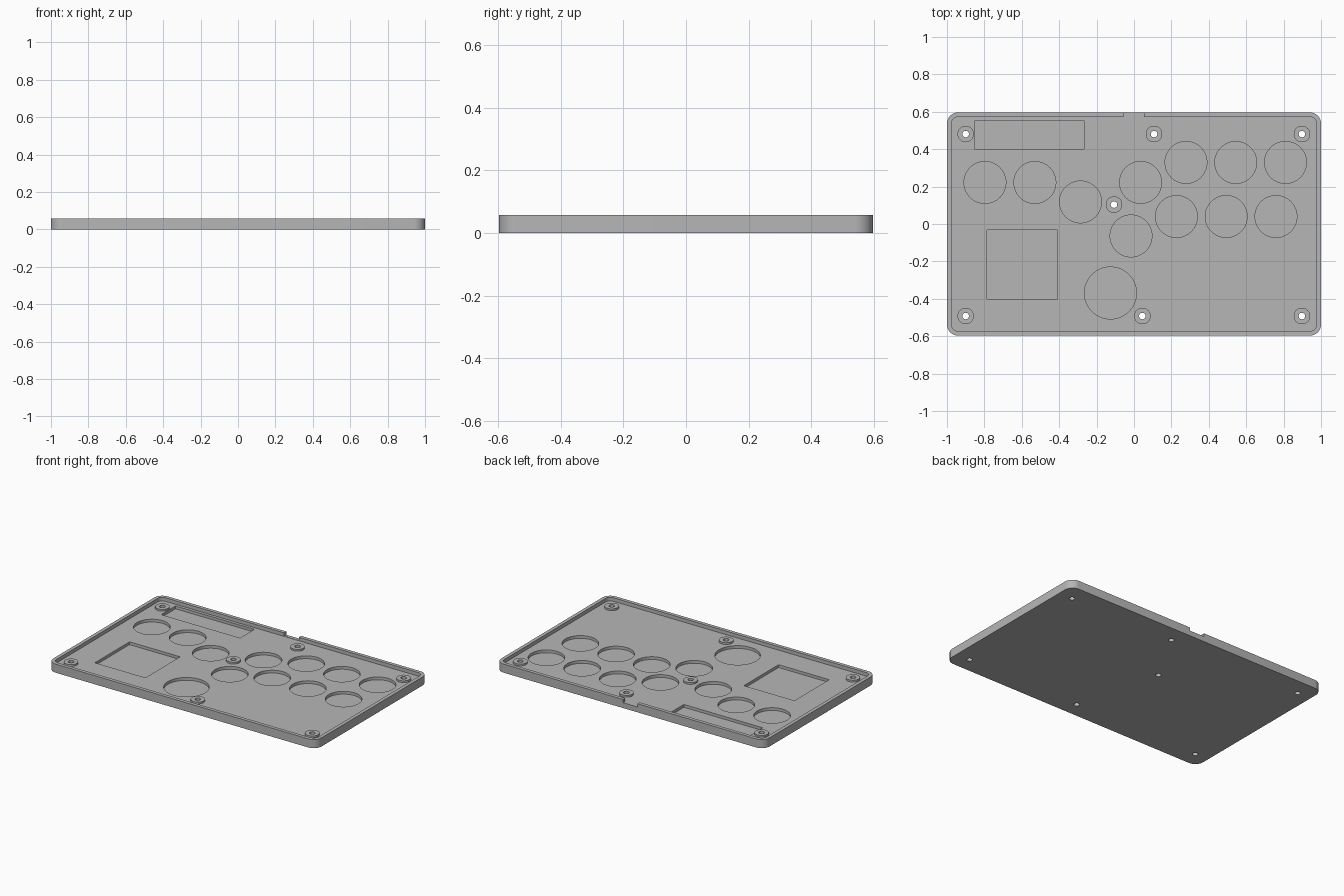
import bpy, bmesh, math

cube = bpy.data.objects.get("Cube")
if cube:
    bpy.data.objects.remove(cube, do_unlink=True)

HEIGHT, FLOOR, POCKET = 0.058, 0.034, 0.015
HALF_X, HALF_Y, WALL = 1.0, 0.597, 0.024

grey = bpy.data.materials.new("plain grey")
grey.use_nodes = True
colour = (0.47, 0.47, 0.47, 1)
grey.diffuse_color = colour
grey.node_tree.nodes["Principled BSDF"].inputs["Base Color"].default_value = colour


def circle(x, y, r, n=64):
    return [(x + r * math.cos(math.tau * i / n), y + r * math.sin(math.tau * i / n))
            for i in range(n)]


def rectangle(x0, x1, y0, y1, r, n=8):
    """Outline of a rectangle with rounded corners."""
    corners = [(x1 - r, y1 - r), (x0 + r, y1 - r), (x0 + r, y0 + r), (x1 - r, y0 + r)]
    return [(cx + r * math.cos((k + i / n) * math.pi / 2),
             cy + r * math.sin((k + i / n) * math.pi / 2))
            for k, (cx, cy) in enumerate(corners) for i in range(n + 1)]


def prisms(name, outlines, z0, z1):
    """One object holding an upright prism for every outline."""
    bm = bmesh.new()
    for outline in outlines:
        low = [bm.verts.new((x, y, z0)) for x, y in outline]
        high = [bm.verts.new((x, y, z1)) for x, y in outline]
        bm.faces.new(low[::-1])
        bm.faces.new(high)
        for i in range(len(low)):
            j = (i + 1) % len(low)
            bm.faces.new((low[i], low[j], high[j], high[i]))
    mesh = bpy.data.meshes.new(name)
    bm.to_mesh(mesh)
    bm.free()
    mesh.materials.append(grey)
    ob = bpy.data.objects.new(name, mesh)
    bpy.context.collection.objects.link(ob)
    return ob


def combine(body, tool, operation):
    """Apply a boolean to the body and remove the tool."""
    tool.hide_render = True
    mod = body.modifiers.new(tool.name, 'BOOLEAN')
    mod.operation, mod.solver, mod.object = operation, 'EXACT', tool
    bpy.context.view_layer.objects.active = body
    bpy.ops.object.modifier_apply(modifier=mod.name)
    bpy.data.objects.remove(tool, do_unlink=True)


# Tray with a raised rim
tray = prisms("tray", [rectangle(-HALF_X, HALF_X, -HALF_Y, HALF_Y, 0.06)], 0, HEIGHT)
cavity = rectangle(-HALF_X + WALL, HALF_X - WALL, -HALF_Y + WALL, HALF_Y - WALL, 0.036)
combine(tray, prisms("cavity", [cavity], FLOOR, 0.1), 'DIFFERENCE')

# Round button pockets, display pocket and long slot
buttons = [(-0.797, 0.222), (-0.53, 0.222), (-0.286, 0.118), (0.035, 0.222),
           (-0.016, -0.064)]
buttons += [(0.278 + 0.266 * i, 0.329) for i in range(3)]
buttons += [(0.227 + 0.266 * i, 0.04) for i in range(3)]
pockets = [circle(x, y, 0.112) for x, y in buttons]
pockets.append(circle(-0.126, -0.369, 0.139))
pockets.append(rectangle(-0.786, -0.409, -0.401, -0.032, 0.004, 2))
pockets.append(rectangle(-0.853, -0.265, 0.401, 0.553, 0.004, 2))
combine(tray, prisms("pockets", pockets, POCKET, 0.1), 'DIFFERENCE')

# Cable notch in the back rim
notch = rectangle(-0.057, 0.053, 0.55, 0.65, 0.004, 2)
combine(tray, prisms("notch", [notch], FLOOR + 0.002, 0.1), 'DIFFERENCE')

# Screw standoffs and their through holes
screws = [(x, y) for x in (-0.9, 0.898) for y in (-0.492, 0.481)]
screws += [(0.107, 0.481), (-0.107, 0.104), (0.045, -0.492)]
combine(tray, prisms("standoffs", [circle(x, y, 0.044, 40) for x, y in screws],
                     0.02, FLOOR + 0.012), 'UNION')
combine(tray, prisms("screw_holes", [circle(x, y, 0.0175, 32) for x, y in screws],
                     -0.1, 0.1), 'DIFFERENCE')

# Smooth curved walls, sharp rims
bpy.ops.object.select_all(action='DESELECT')
tray.select_set(True)
bpy.context.view_layer.objects.active = tray
bpy.ops.object.shade_smooth_by_angle(angle=math.radians(30))
